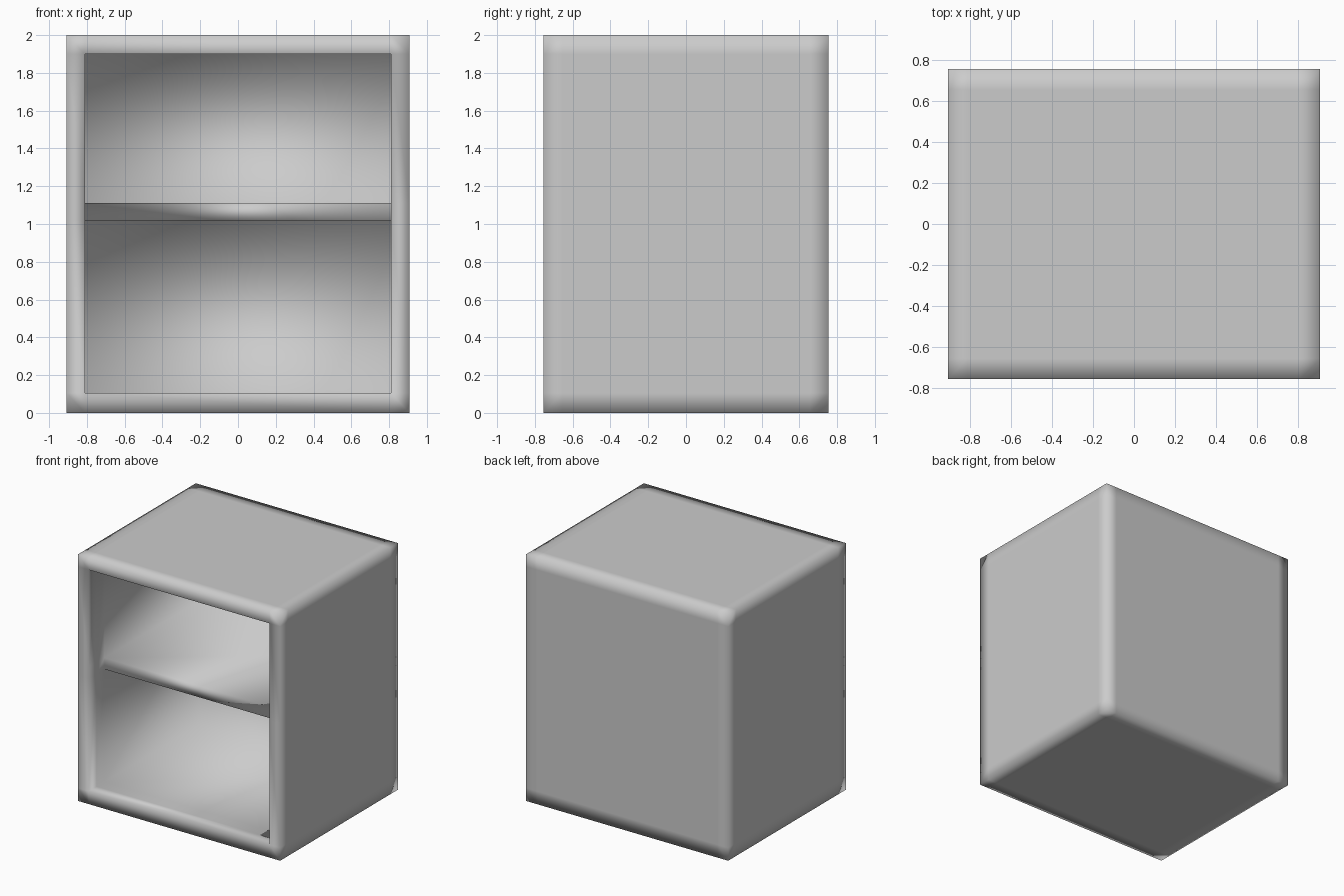
import bpy, bmesh
from itertools import product

if "Cube" in bpy.data.objects:
    bpy.data.objects.remove(bpy.data.objects["Cube"])

# Grid lines: outer shell, panel thickness, shelf setback and shelf thickness
XS = [-0.907, -0.81, 0.81, 0.907]
YS = [-0.755, -0.655, -0.555, 0.655, 0.755]
ZS = [0.005, 0.105, 1.018, 1.11, 1.9, 2.0]
AXES = (XS, YS, ZS)
SHELF_ROW, SHELF_FRONT = 2, 2


def solid(c):
    i, j, k = c
    if not all(0 <= v < len(a) - 1 for v, a in zip(c, AXES)):
        return False
    # side, back, bottom and top panels
    if i in (0, 2) or j == 3 or k in (0, 4):
        return True
    # recessed shelf
    return k == SHELF_ROW and j >= SHELF_FRONT


bm = bmesh.new()
verts = {}


def vert(p):
    if p not in verts:
        verts[p] = bm.verts.new([a[n] for a, n in zip(AXES, p)])
    return verts[p]


# Cabinet skin: one face wherever solid meets empty space
for cell in product(range(3), range(4), range(5)):
    if not solid(cell):
        continue
    for ax, side in product(range(3), (0, 1)):
        nb = list(cell)
        nb[ax] += 1 if side else -1
        if solid(tuple(nb)):
            continue
        u, w = (ax + 1) % 3, (ax + 2) % 3
        loop = []
        for du, dw in ((0, 0), (1, 0), (1, 1), (0, 1)):
            p = list(cell)
            p[ax] += side
            p[u] += du
            p[w] += dw
            loop.append(vert(tuple(p)))
        face = bm.faces.new(loop if side else loop[::-1])
        face.smooth = True

# Rest exactly on the ground
for v in bm.verts:
    if v.co.z < 0.05:
        v.co.z = 0.0

mesh = bpy.data.meshes.new("open_cabinet")
bm.to_mesh(mesh)
bm.free()
cabinet = bpy.data.objects.new("open_cabinet", mesh)
bpy.context.collection.objects.link(cabinet)
